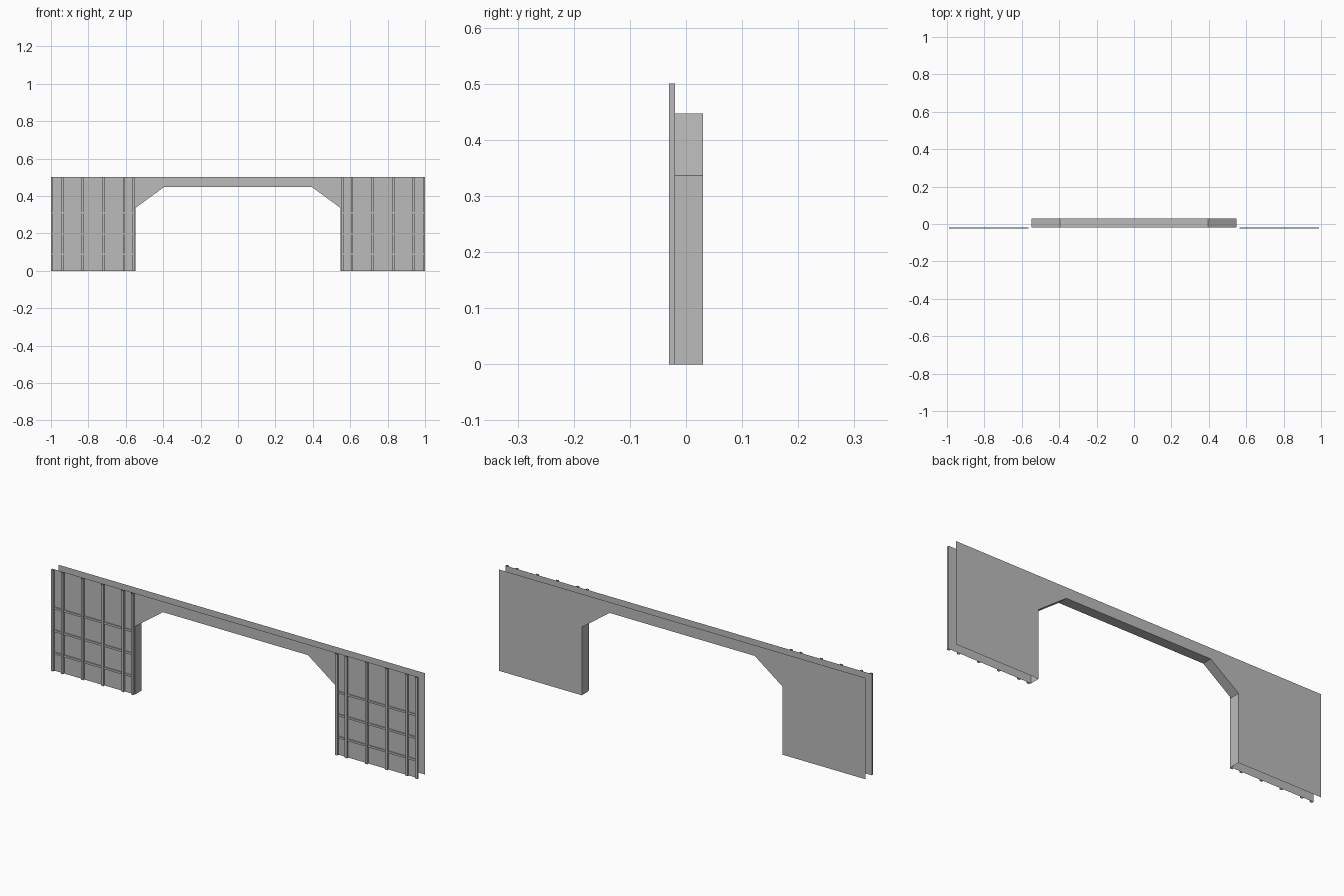
import bpy
import bmesh
from mathutils import Vector

cube = bpy.data.objects.get("Cube")
if cube:
    bpy.data.objects.remove(cube, do_unlink=True)

# One plain concrete colour
grey = bpy.data.materials.new("concrete grey")
grey.use_nodes = True
colour = (0.5, 0.5, 0.5, 1)
grey.diffuse_color = colour
grey.node_tree.nodes["Principled BSDF"].inputs["Base Color"].default_value = colour

FRONT, BACK, RIB_FACE = -0.02, 0.03, -0.03
HEIGHT = 0.5


def finish(name, bm):
    mesh = bpy.data.meshes.new(name)
    bm.to_mesh(mesh)
    bm.free()
    mesh.materials.append(grey)
    obj = bpy.data.objects.new(name, mesh)
    bpy.context.collection.objects.link(obj)
    return obj


def sheet(name, points):
    """A single flat face."""
    bm = bmesh.new()
    bm.faces.new([bm.verts.new(p) for p in points])
    return finish(name, bm)


def strip(name, points, sweep):
    """An open profile swept along a vector, without end caps."""
    bm = bmesh.new()
    near = [bm.verts.new(p) for p in points]
    far = [bm.verts.new(Vector(p) + Vector(sweep)) for p in points]
    for i in range(len(points) - 1):
        bm.faces.new((near[i], near[i + 1], far[i + 1], far[i]))
    return finish(name, bm)


# Wall outline around the chamfered opening
half = [(0.548, 0), (0.548, 0.336), (0.396, 0.447)]
opening = [(-x, z) for x, z in half] + half[::-1]
outline = [(-1, 0)] + opening + [(1, 0), (1, HEIGHT), (-1, HEIGHT)]

sheet("front_wall", [(x, FRONT, z) for x, z in outline])
sheet("back_wall", [(x, BACK, z) for x, z in reversed(outline)])
strip("opening_lining", [(x, FRONT, z) for x, z in opening], (0, BACK - FRONT, 0))

# Ribs and rails on the two piers
rib_half = 0.006
rib_centres = (0.557, 0.609, 0.72, 0.83, 0.94, 0.994)
rail_heights = (0.088, 0.198, 0.31)
rail_half, rail_face = 0.005, -0.025

for side, label in ((1, "left"), (-1, "right")):
    for n, c in enumerate(rib_centres, 1):
        a, b = side * c - rib_half, side * c + rib_half
        strip(f"{label}_rib_{n}",
              [(a, FRONT, 0), (a, RIB_FACE, 0), (b, RIB_FACE, 0), (b, FRONT, 0)],
              (0, 0, HEIGHT))
    start = 0.565 if side > 0 else -0.99
    for n, z in enumerate(rail_heights, 1):
        lo, hi = z - rail_half, z + rail_half
        strip(f"{label}_rail_{n}",
              [(start, FRONT, hi), (start, rail_face, hi),
               (start, rail_face, lo), (start, FRONT, lo)],
              (0.425, 0, 0))
